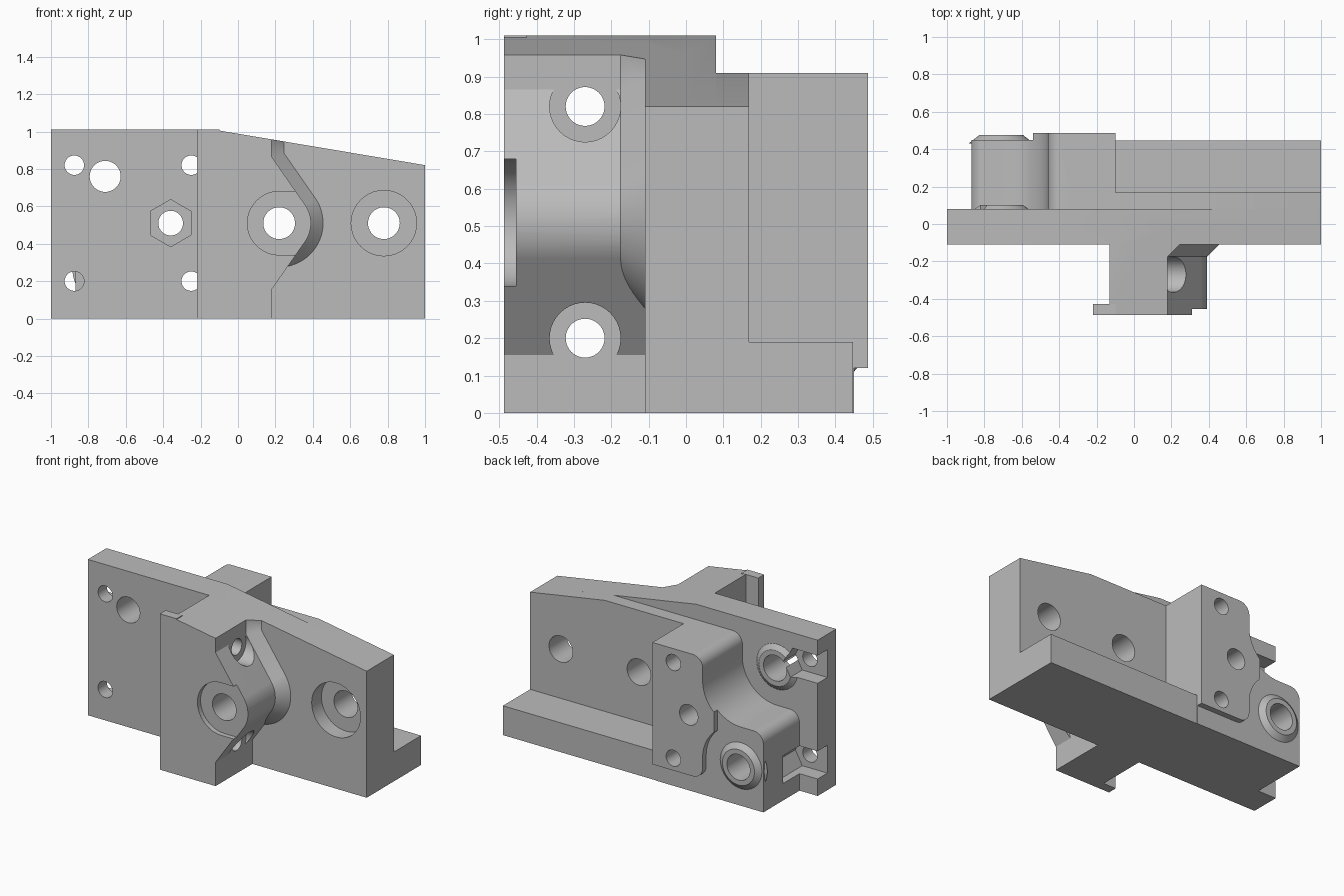
import bpy, bmesh, math

if bpy.data.objects.get("Cube"):
    bpy.data.objects.remove(bpy.data.objects["Cube"])

grey = bpy.data.materials.new("machined grey")
grey.use_nodes = True
grey.diffuse_color = (0.5, 0.5, 0.5, 1)
grey.node_tree.nodes["Principled BSDF"].inputs["Base Color"].default_value = (0.5, 0.5, 0.5, 1)


def arc(cx, cz, r, a0, a1, n=12):
    """Points on an arc in the x-z plane, angles in degrees."""
    steps = [math.radians(a0 + (a1 - a0) * i / n) for i in range(n + 1)]
    return [(cx + r * math.cos(a), cz + r * math.sin(a)) for a in steps]


def circle(cx, cz, r, n=40):
    return arc(cx, cz, r, 0, 360, n)[:-1]


def rect(x0, x1, z0, z1):
    return [(x0, z0), (x1, z0), (x1, z1), (x0, z1)]


def loft(name, front, back, y0, y1):
    """Solid between two x-z outlines placed at y0 and y1."""
    bm = bmesh.new()
    a = [bm.verts.new((x, y0, z)) for x, z in front]
    b = [bm.verts.new((x, y1, z)) for x, z in back]
    bm.faces.new(a)
    bm.faces.new(b[::-1])
    for i in range(len(a)):
        j = (i + 1) % len(a)
        bm.faces.new((a[j], a[i], b[i], b[j]))
    bmesh.ops.recalc_face_normals(bm, faces=bm.faces)
    mesh = bpy.data.meshes.new(name)
    bm.to_mesh(mesh)
    bm.free()
    mesh.materials.append(grey)
    obj = bpy.data.objects.new(name, mesh)
    bpy.context.collection.objects.link(obj)
    return obj


def prism(name, outline, y0, y1):
    return loft(name, outline, outline, y0, y1)


def bore(x, z, r, y0, y1):
    return prism("bore", circle(x, z, r), y0, y1)


def side_bore(y, z, r, x0, x1):
    """Cylinder along x, turned from one along y."""
    obj = prism("side_bore", circle(-y, z, r), x0, x1)
    for v in obj.data.vertices:
        v.co = (v.co.y, -v.co.x, v.co.z)
    obj.data.update()
    return obj


def combine(target, others, operation):
    bpy.ops.object.select_all(action='DESELECT')
    bpy.context.view_layer.objects.active = target
    target.select_set(True)
    for other in others:
        mod = target.modifiers.new("combine", 'BOOLEAN')
        mod.operation, mod.solver, mod.object = operation, 'EXACT', other
        bpy.ops.object.modifier_apply(modifier=mod.name)
        bpy.data.objects.remove(other)


def top(x):
    """Height of the sloping upper edge."""
    return 1.01 - 0.168 * max(0, x + 0.13)


MID = 0.51
SLOPE_END = 0.465

# Main plate with sloping top
body = prism("bracket_body", [(-1, 0), (1, 0), (1, top(1)), (-0.13, 1.01), (-1, 1.01)], -0.11, 0.08)

# Thicker rear layer and foot ledge
rear_layer = prism("rear_layer", [(-0.2, 0), (1, 0), (1, top(1)), (SLOPE_END, 0.91), (-0.2, 0.91)], 0, 0.168)
foot_ledge = prism("foot_ledge", rect(-0.8, 1, 0, 0.19), 0, 0.447)

# Rear block with a curved flank stepping down to the lower lug
upper_corner = arc(-0.39, 0.84, 0.07, 90, 180)
rear_block = prism("rear_block", [(-0.1, 0), (-0.1, 0.91)] + upper_corner
                   + arc(-0.71, 0.76, 0.25, 0, -90, 24)
                   + arc(-0.80, 0.44, 0.07, 90, 180) + [(-0.87, 0)], 0, 0.45)
rear_pad = prism("rear_pad", [(-0.1, 0.12), (-0.1, 0.91)] + upper_corner
                 + arc(-0.71, 0.76, 0.25, 0, -47.2) + arc(-0.71, 0.26, 0.25, 47.2, 0)
                 + arc(-0.39, 0.19, 0.07, 180, 270), 0.3, 0.487)

# Raised conical rings
lower_ring = loft("lower_ring", circle(-0.71, 0.26, 0.175), circle(-0.71, 0.26, 0.115), 0.43, 0.477)
upper_ring = loft("upper_ring", circle(-0.71, 0.76, 0.175), circle(-0.71, 0.76, 0.115), 0.06, 0.102)

# Front block with rounded nose, lip and chamfered root
nose = arc(0.22, MID, 0.17, 34.8, -34.8, 16)
front_block = prism("front_block", [(-0.13, 0), (-0.13, 1.01), (0.18, top(0.18)), (0.18, 0.865)]
                    + nose + [(0.18, 0.155), (0.18, 0)], -0.487, 0)
front_lip = prism("front_lip", rect(-0.22, -0.1, 0, 1.01), -0.487, -0.427)


def root_outline(d):
    x = 0.18 + d
    return ([(0, top(0)), (x, top(x)), (x, 0.865 + 0.313 * d)]
            + arc(0.22, MID, 0.17 + d, 34.8, -120, 30) + [(0, 0.4)])


root_chamfer = loft("root_chamfer", root_outline(-0.015), root_outline(0.075), -0.19, -0.1)

combine(body, [rear_layer, foot_ledge, rear_block, rear_pad, lower_ring, upper_ring,
               front_block, front_lip, root_chamfer], 'UNION')

# Round holes along y
cutters = [
    bore(-0.71, 0.76, 0.083, -0.3, 0.3),
    bore(-0.71, 0.26, 0.083, 0.1, 0.6),
    bore(-0.36, MID, 0.066, -0.3, 0.6),
    bore(0.22, MID, 0.085, -0.6, 0.3),
    bore(0.78, MID, 0.085, -0.3, 0.3),
    bore(0.78, MID, 0.175, -0.3, -0.01),
]

# Hexagonal nut recess
cutters.append(prism("nut_recess", arc(-0.36, MID, 0.126, 30, 330, 5), -0.3, -0.01))

# Nose counterbore, open to the side
cutters.append(prism("nose_counterbore", arc(0.22, MID, 0.17, 90, 270, 24)
                     + [(0.6, MID - 0.17), (0.6, MID + 0.17)], -0.6, -0.455))

# Upper and lower pairs: corner holes, side nut slots, cross holes with spotfaces
for z in (0.2, 0.82):
    cutters += [
        bore(-0.875, z, 0.052, -0.3, 0.05),
        bore(-0.25, z, 0.052, -0.3, 0.6),
        prism("nut_slot", [(-1.1, z - 0.09), (-0.82, z - 0.09), (-0.77, z),
                           (-0.82, z + 0.09), (-1.1, z + 0.09)], -0.02, 0.25),
        side_bore(-0.27, z, 0.052, -0.4, 0.6),
        side_bore(-0.27, z, 0.095, 0.18, 0.6),
    ]
combine(body, cutters, 'DIFFERENCE')

# Smooth curved walls, crisp edges
bpy.ops.object.shade_smooth_by_angle(angle=math.radians(25))
weighted = body.modifiers.new("weighted_normals", 'WEIGHTED_NORMAL')
weighted.keep_sharp = True
